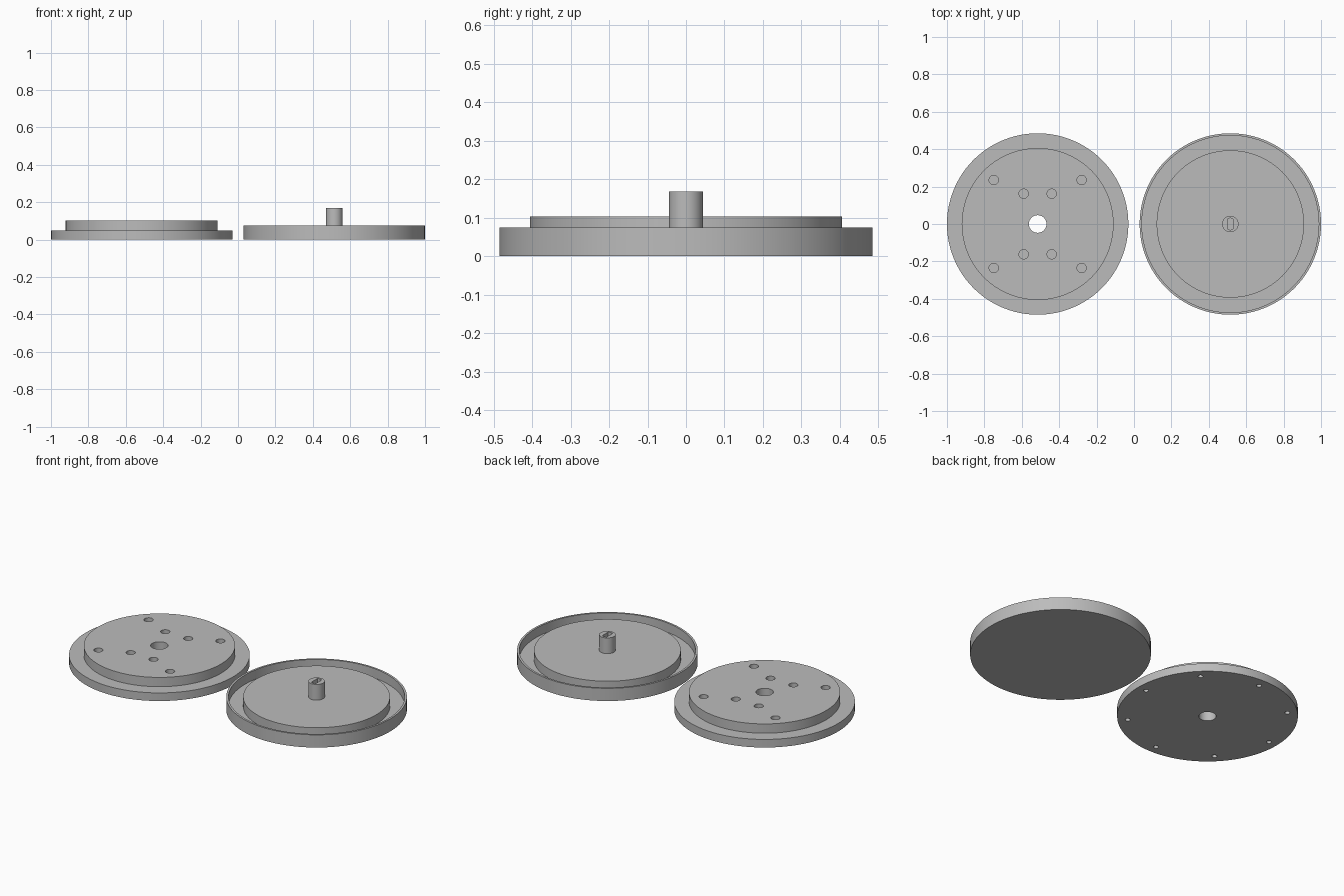
import bpy, bmesh, math

if "Cube" in bpy.data.objects:
    bpy.data.objects.remove(bpy.data.objects["Cube"])

SEG = 96
grey = bpy.data.materials.new("plain grey")
grey.diffuse_color = (0.5, 0.5, 0.5, 1)
grey.use_nodes = True
grey.node_tree.nodes["Principled BSDF"].inputs["Base Color"].default_value = grey.diffuse_color


def lathe(name, profile, x=0.0, y=0.0, seg=SEG):
    """Revolve (radius, z) points about a vertical axis; flat caps at both ends."""
    bm = bmesh.new()
    rings = [[bm.verts.new((x + r * math.cos(2 * math.pi * i / seg),
                            y + r * math.sin(2 * math.pi * i / seg), z))
              for i in range(seg)] for r, z in profile]
    for a, b in zip(rings, rings[1:]):
        for i in range(seg):
            j = (i + 1) % seg
            bm.faces.new((a[i], a[j], b[j], b[i]))
    bm.faces.new(rings[0][::-1])
    bm.faces.new(rings[-1])
    return finish(name, bm)


def finish(name, bm):
    bmesh.ops.recalc_face_normals(bm, faces=bm.faces)
    mesh = bpy.data.meshes.new(name)
    bm.to_mesh(mesh)
    bm.free()
    mesh.materials.append(grey)
    ob = bpy.data.objects.new(name, mesh)
    bpy.context.collection.objects.link(ob)
    return ob


def hole(x, y, r, z0, z1, seg=32):
    return lathe("hole_cutter", [(r, z0), (r, z1)], x, y, seg)


def cut(ob, cutters):
    """Subtract every cutter, then remove it."""
    for c in cutters:
        mod = ob.modifiers.new("cut", 'BOOLEAN')
        mod.operation, mod.solver, mod.object = 'DIFFERENCE', 'EXACT', c
    bpy.context.view_layer.update()
    done = bpy.data.meshes.new_from_object(
        ob.evaluated_get(bpy.context.evaluated_depsgraph_get()))
    ob.modifiers.clear()
    ob.data = done
    for c in cutters:
        bpy.data.objects.remove(c)


def smooth(ob):
    bpy.ops.object.select_all(action='DESELECT')
    ob.select_set(True)
    bpy.context.view_layer.objects.active = ob
    bpy.ops.object.shade_smooth_by_angle(angle=math.radians(30))


CX = 0.515

# Stepped cover disc with a through bore
cover = lathe("cover_disc", [(0.485, 0), (0.485, 0.048), (0.406, 0.048), (0.406, 0.103)], -CX)
cutters = [hole(-CX, 0, 0.047, -0.05, 0.15, 48)]
# Blind screw holes in the top: an outer square and an inner rectangle
for dx, dy in ((0.235, 0.235), (0.075, 0.162)):
    for sx in (-1, 1):
        for sy in (-1, 1):
            cutters.append(hole(-CX + sx * dx, sy * dy, 0.025, 0.05, 0.15))
# Ring of small blind holes underneath
for k in range(8):
    a = k * math.pi / 4
    cutters.append(hole(-CX + 0.43 * math.cos(a), 0.43 * math.sin(a), 0.014, -0.05, 0.03, 24))
cut(cover, cutters)
smooth(cover)

# Rimmed base disc: thin outer wall, ring groove, raised plate and centre post
base = lathe("base_disc", [(0.485, 0), (0.485, 0.075), (0.473, 0.075), (0.473, 0.02),
                           (0.394, 0.02), (0.394, 0.075), (0.044, 0.075), (0.044, 0.168)], CX)

# Shaft slot in the post: two flats with rounded ends
bm = bmesh.new()
half = math.asin(0.0145 / 0.031)
arc = [math.pi / 2 - half + 2 * half * i / 6 for i in range(7)]
pts = [(0.031 * math.cos(a), 0.031 * math.sin(a)) for a in arc]
pts += [(-px, -py) for px, py in pts]
face = bm.faces.new([bm.verts.new((CX + px, py, 0.1)) for px, py in pts])
top = bmesh.ops.extrude_face_region(bm, geom=[face])["geom"]
bmesh.ops.translate(bm, vec=(0, 0, 0.1),
                    verts=[v for v in top if isinstance(v, bmesh.types.BMVert)])
cut(base, [finish("slot_cutter", bm)])
smooth(base)
